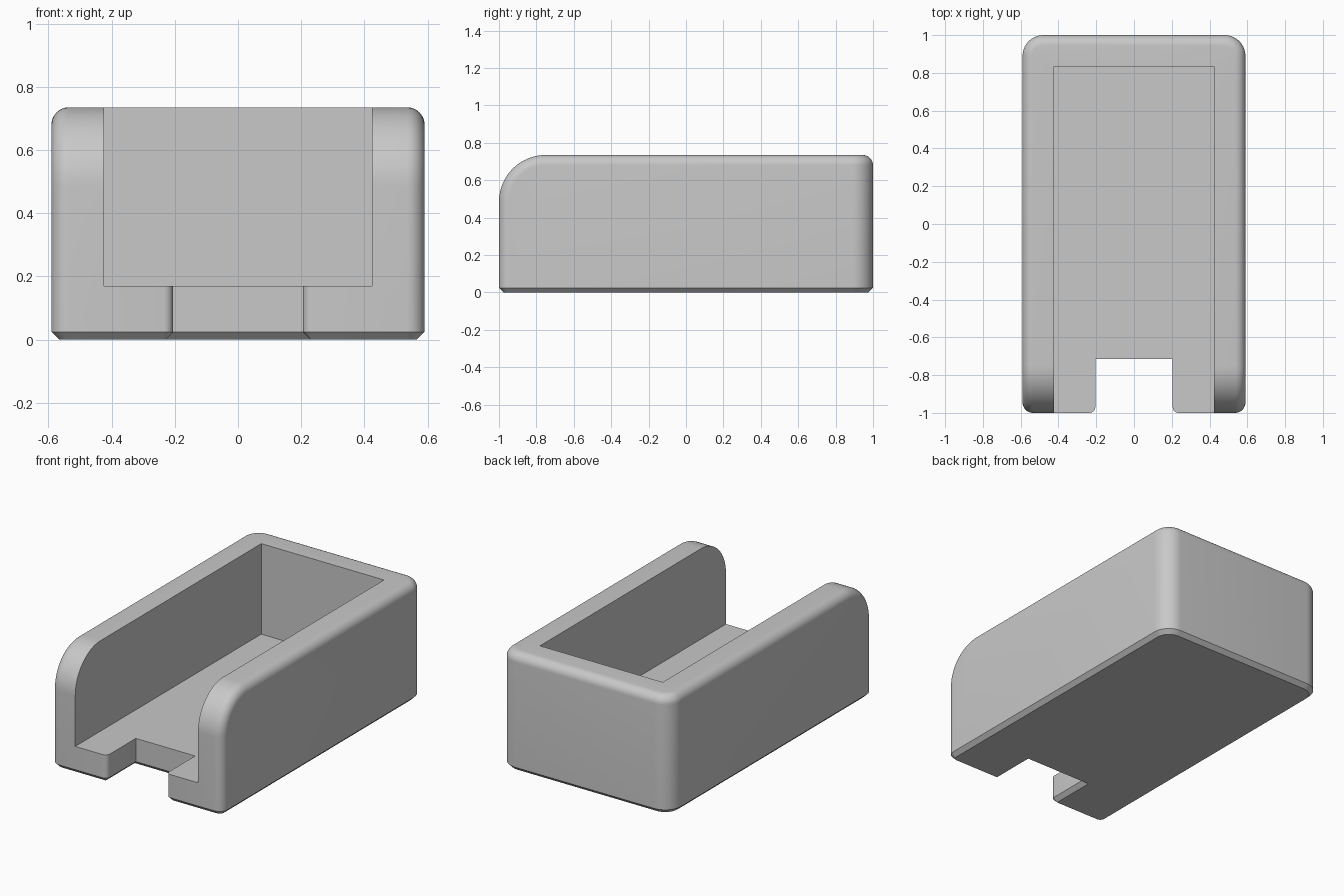
import bpy, bmesh, math

cube = bpy.data.objects.get("Cube")
if cube:
    bpy.data.objects.remove(cube, do_unlink=True)

HALF_W, HALF_L, HEIGHT = 0.59, 1.0, 0.735
CHAMFER, FILLET = 0.025, 0.055

grey = bpy.data.materials.new("plain grey")
grey.use_nodes = True
colour = (0.58, 0.58, 0.58, 1)
grey.diffuse_color = colour
grey.node_tree.nodes["Principled BSDF"].inputs["Base Color"].default_value = colour


def new_object(name, bm):
    bmesh.ops.recalc_face_normals(bm, faces=bm.faces)
    mesh = bpy.data.meshes.new(name)
    bm.to_mesh(mesh)
    bm.free()
    mesh.materials.append(grey)
    obj = bpy.data.objects.new(name, mesh)
    bpy.context.collection.objects.link(obj)
    return obj


def box(x0, x1, y0, y1, z0, z1):
    bm = bmesh.new()
    bmesh.ops.create_cube(bm, size=1)
    for v in bm.verts:
        v.co = (x1 if v.co.x > 0 else x0, y1 if v.co.y > 0 else y0, z1 if v.co.z > 0 else z0)
    return bm


def bevel(bm, rule, width, segments):
    """Bevel every edge whose two end points and faces satisfy the rule."""
    bm.normal_update()
    edges = [e for e in bm.edges if rule(e)]
    bmesh.ops.bevel(bm, geom=edges, offset=width, offset_type='OFFSET', segments=segments,
                    profile=0.5, affect='EDGES', clamp_overlap=False)


def mid(e):
    return (e.verts[0].co + e.verts[1].co) / 2


def upright(e):
    return abs(e.verts[0].co.z - e.verts[1].co.z) > 0.1


# Rounded block
body_bm = box(-HALF_W, HALF_W, -HALF_L, HALF_L, 0, HEIGHT)
bevel(body_bm, lambda e: upright(e) and mid(e).y > 0, 0.11, 10)
bevel(body_bm, lambda e: not upright(e) and mid(e).y < -0.99 and mid(e).z > 0.7, 0.25, 16)


# Outer rim: up the front corners, over the arc and around the top
def rim(e):
    m = mid(e)
    side_front = abs(m.x) > HALF_W - 0.001 and m.y < -0.7 and m.z > 0.01
    return side_front or (m.z > HEIGHT - 0.001 and m.y > -0.7)


bevel(body_bm, rim, FILLET, 8)
bevel(body_bm, lambda e: all(v.co.z < 0.001 for v in e.verts), CHAMFER, 1)
body = new_object("holder_body", body_bm)

# Open-fronted cavity
cavity = new_object("cavity_cutter", box(-0.424, 0.424, -1.2, 0.835, 0.17, 1))


# Front notch, with rounded mouth and chamfered underside
def notch_outline(d):
    half, back, r = 0.205, -0.715, 0.03
    right = [(half + d, back + d)]
    for i in range(7):
        a = math.pi - i / 6 * -math.pi / 2
        right.append((half + r + (r - d) * math.cos(a), -HALF_L + r + (r - d) * math.sin(a)))
    right.append((half + r, -1.2))
    return right + [(-x, y) for x, y in reversed(right)]


notch_bm = bmesh.new()
rings = []
for z, d in ((-0.1, CHAMFER), (0, CHAMFER), (CHAMFER, 0), (0.3, 0)):
    rings.append([notch_bm.verts.new((x, y, z)) for x, y in notch_outline(d)])
for low, high in zip(rings, rings[1:]):
    for i in range(len(low)):
        j = (i + 1) % len(low)
        notch_bm.faces.new((low[i], low[j], high[j], high[i]))
notch_bm.faces.new(rings[0])
notch_bm.faces.new(rings[-1])
notch = new_object("notch_cutter", notch_bm)

bpy.context.view_layer.objects.active = body
body.select_set(True)
for cutter in (cavity, notch):
    mod = body.modifiers.new("cut", 'BOOLEAN')
    mod.operation = 'DIFFERENCE'
    mod.solver = 'EXACT'
    mod.object = cutter
    bpy.ops.object.modifier_apply(modifier=mod.name)
    bpy.data.objects.remove(cutter, do_unlink=True)

bpy.ops.object.select_all(action='DESELECT')
body.select_set(True)
bpy.ops.object.shade_smooth_by_angle(angle=math.radians(25))
